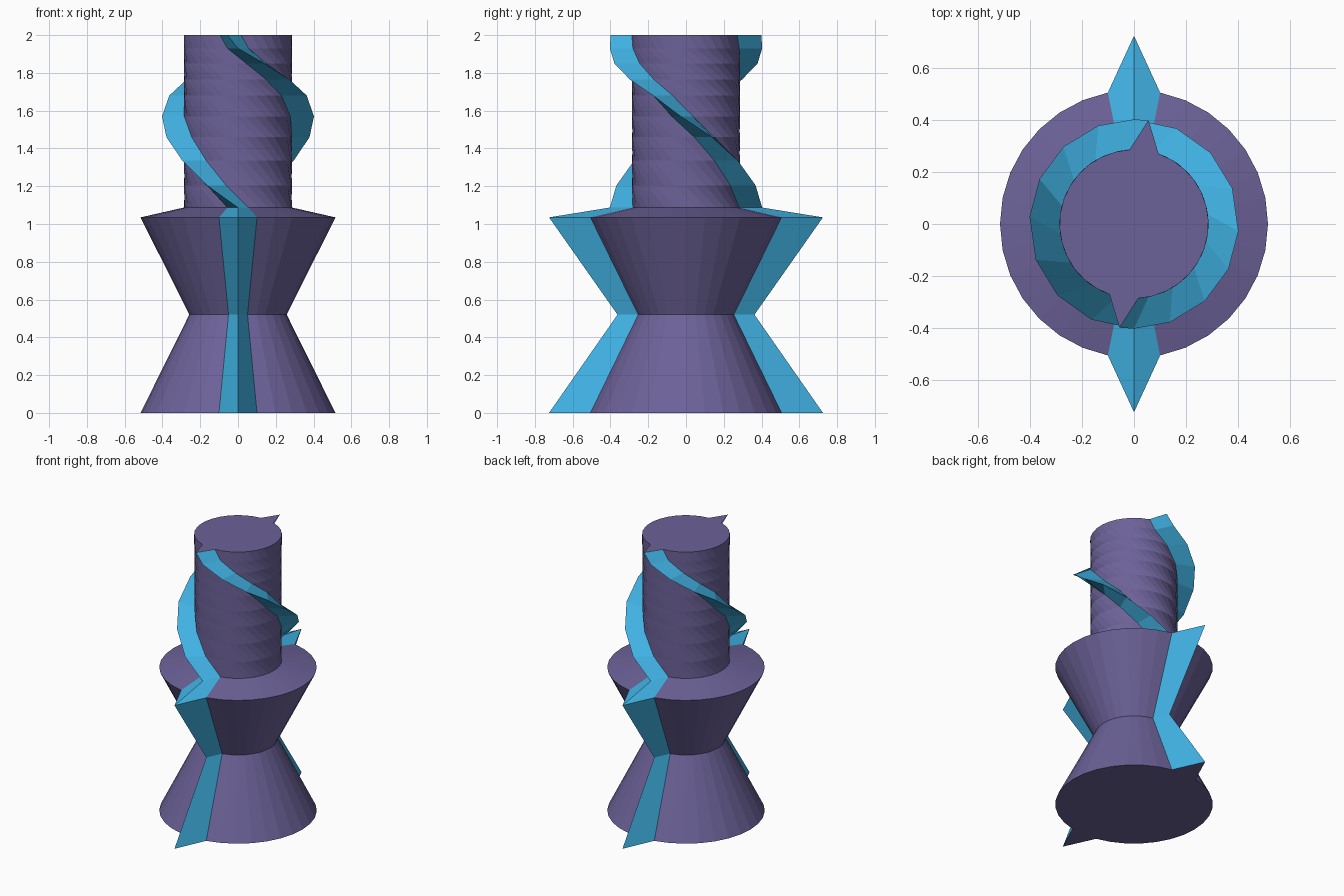
import bpy
import bmesh
from math import sin, cos, radians

if "Cube" in bpy.data.objects:
    bpy.data.objects.remove(bpy.data.objects["Cube"])

SIDES = 32
R, TIP = 0.516, 0.725
TIPS = (8, 24)  # corners at +y and -y pulled out into fin crests

# Rings: height, scale, clockwise twist in degrees
rings = [(0, 1, 0), (0.52, 0.5, 0), (1.035, 1, 0), (1.087, 0.556, 0)]
twist = [(1.205, 24), (1.335, 47), (1.46, 70), (1.57, 94), (1.68, 115.5),
         (1.765, 137.5), (1.85, 160), (1.93, 180), (2.0, 188)]
rings += [(z, 0.556, a) for z, a in twist]


def material(name, color):
    m = bpy.data.materials.new(name)
    m.diffuse_color = color
    m.use_nodes = True
    m.node_tree.nodes["Principled BSDF"].inputs["Base Color"].default_value = m.diffuse_color
    return m


def make(name, verts, faces, mat):
    mesh = bpy.data.meshes.new(name)
    mesh.from_pydata(verts, [], faces)
    mesh.materials.append(mat)
    # drop the ring points that belong only to the other part
    bm = bmesh.new()
    bm.from_mesh(mesh)
    loose = [v for v in bm.verts if not v.link_faces]
    bmesh.ops.delete(bm, geom=loose, context='VERTS')
    bm.to_mesh(mesh)
    bm.free()
    ob = bpy.data.objects.new(name, mesh)
    bpy.context.collection.objects.link(ob)


# Shared cross-section swept through all rings
verts = []
for z, s, turn in rings:
    for i in range(SIDES):
        a = radians(360 * i / SIDES - turn)
        r = s * (TIP if i in TIPS else R)
        verts.append((r * cos(a), r * sin(a), z))

# Side faces: those touching a crest belong to the fins
body, fins = [], []
for k in range(len(rings) - 1):
    for i in range(SIDES):
        j = (i + 1) % SIDES
        a, b = k * SIDES + i, k * SIDES + j
        part = fins if i in TIPS or j in TIPS else body
        part.append((a, b, b + SIDES, a + SIDES))

# End caps
top = (len(rings) - 1) * SIDES
body.append(tuple(reversed(range(SIDES))))
body.append(tuple(range(top, top + SIDES)))

make("twisted_body", verts, body, material("purple", (0.15, 0.122, 0.315, 1)))
make("spiral_fins", verts, fins, material("blue", (0.053, 0.456, 0.79, 1)))
